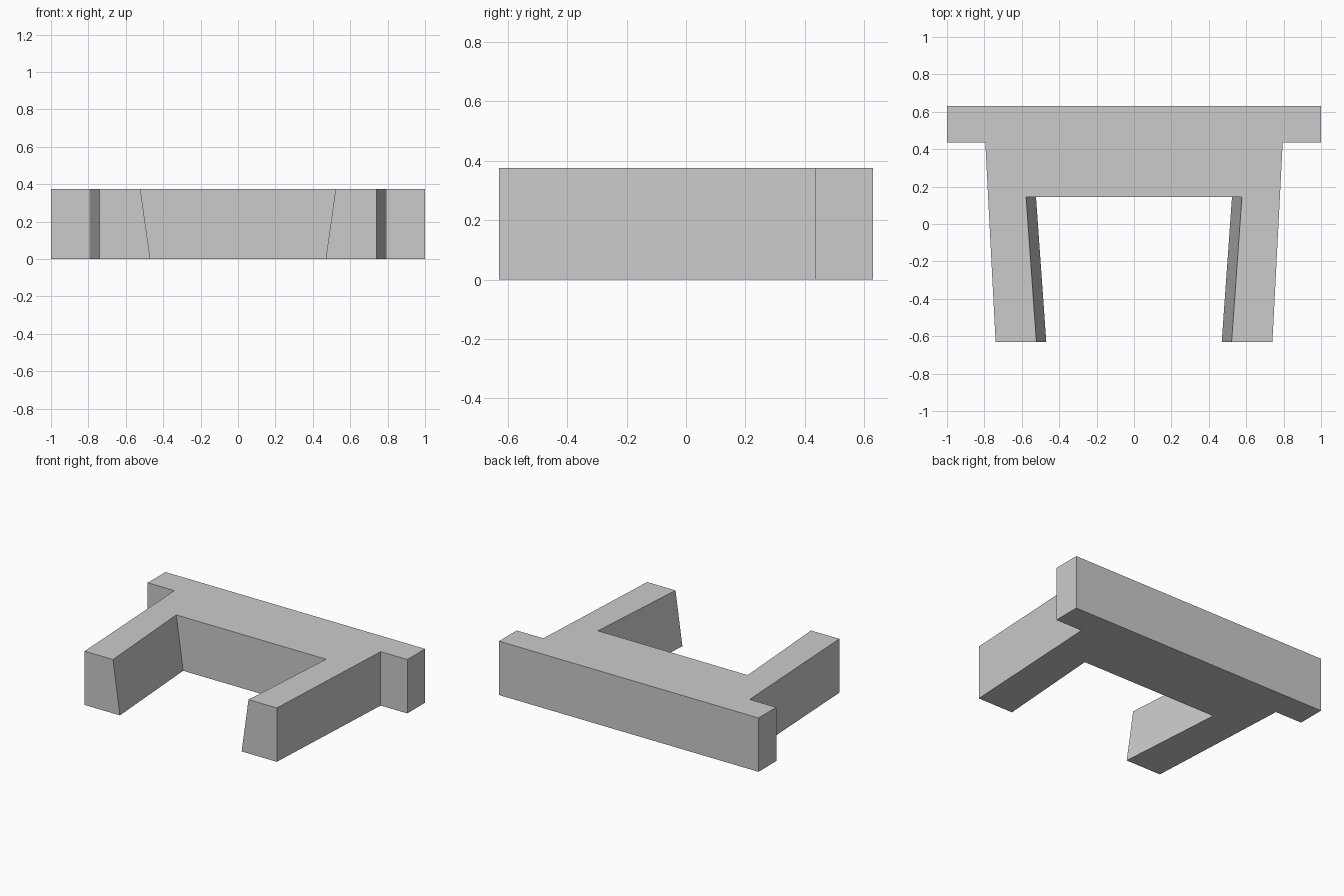
import bpy
import bmesh

cube = bpy.data.objects.get("Cube")
if cube:
    bpy.data.objects.remove(cube)

HEIGHT = 0.375
BACK, BAR_FRONT, WEB_FRONT, FRONT = 0.63, 0.435, 0.145, -0.63

# Single grey material
grey = bpy.data.materials.new("plain_grey")
grey.use_nodes = True
colour = (0.6, 0.6, 0.6, 1)
grey.diffuse_color = colour
grey.node_tree.nodes["Principled BSDF"].inputs["Base Color"].default_value = colour


def outline(inset):
    """Plan of the bracket; inset moves the inner leg walls towards the middle."""
    half = [(1, BACK), (1, BAR_FRONT), (0.795, BAR_FRONT), (0.74, FRONT),
            (0.522 - inset, FRONT), (0.577 - inset, WEB_FRONT)]
    return half + [(-x, y) for x, y in reversed(half)]


# Bracket body: back bar, web and two tapering legs with sloping inner walls
bm = bmesh.new()
bottom = [bm.verts.new((x, y, 0)) for x, y in outline(0.053)]
top = [bm.verts.new((x, y, HEIGHT)) for x, y in outline(0)]
bm.faces.new(bottom)
bm.faces.new(top)
for i in range(len(top)):
    j = (i + 1) % len(top)
    bm.faces.new((bottom[i], bottom[j], top[j], top[i]))
bmesh.ops.recalc_face_normals(bm, faces=bm.faces)

mesh = bpy.data.meshes.new("bracket_body")
bm.to_mesh(mesh)
bm.free()
mesh.materials.append(grey)
body = bpy.data.objects.new("bracket_body", mesh)
bpy.context.collection.objects.link(body)
